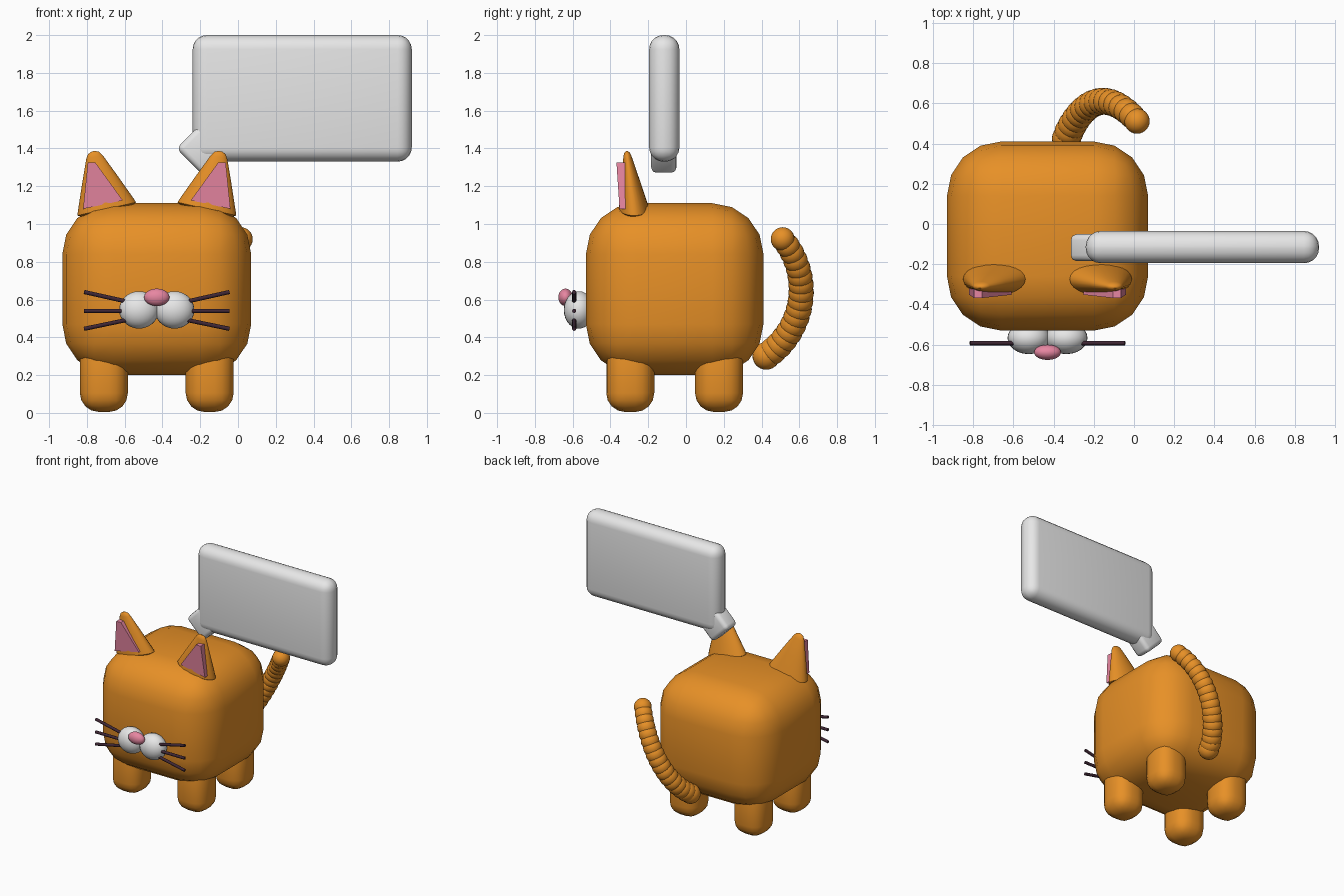
import bpy, bmesh, math
from mathutils import Vector, Matrix

if "Cube" in bpy.data.objects:
    bpy.data.objects.remove(bpy.data.objects["Cube"])

MID = -0.43  # the cat's own centre line


def material(name, rgb):
    m = bpy.data.materials.new(name)
    m.use_nodes = True
    m.diffuse_color = (*rgb, 1)
    m.node_tree.nodes["Principled BSDF"].inputs["Base Color"].default_value = (*rgb, 1)
    return m


ORANGE = material("orange fur", (0.8, 0.28, 0.02))
WHITE = material("soft white", (0.8, 0.8, 0.8))
PINK = material("pink", (0.8, 0.24, 0.36))
DARK = material("dark plum", (0.05, 0.02, 0.035))


def finish(name, bm, mat, smooth=40):
    bmesh.ops.recalc_face_normals(bm, faces=bm.faces)
    mesh = bpy.data.meshes.new(name)
    bm.to_mesh(mesh)
    bm.free()
    mesh.materials.append(mat)
    ob = bpy.data.objects.new(name, mesh)
    bpy.context.collection.objects.link(ob)
    if smooth:
        bpy.ops.object.select_all(action="DESELECT")
        ob.select_set(True)
        bpy.context.view_layer.objects.active = ob
        bpy.ops.object.shade_smooth_by_angle(angle=math.radians(smooth))
    return ob


def rounded_box(name, low, high, radius, segments, mat, turn=0):
    low, high = Vector(low), Vector(high)
    bm = bmesh.new()
    bmesh.ops.create_cube(bm, size=1, matrix=Matrix.Diagonal((*(high - low), 1)))
    bmesh.ops.bevel(bm, geom=bm.edges[:], offset=radius, segments=segments,
                    profile=0.5, affect="EDGES")
    place = Matrix.Translation((low + high) / 2) @ Matrix.Rotation(turn, 4, "Y")
    bm.transform(place)
    return finish(name, bm, mat)


def add_ball(bm, centre, radii):
    bmesh.ops.create_uvsphere(bm, u_segments=24, v_segments=14, radius=1,
                              matrix=Matrix.Translation(centre) @ Matrix.Diagonal((*radii, 1)))


def ball(name, centre, radii, mat):
    bm = bmesh.new()
    add_ball(bm, centre, radii)
    return finish(name, bm, mat, 60)


def ear(name, side):
    # Elliptical rings rising from a slanted base to a leaning blunt tip
    base, tip = Vector((-0.265, -0.275, 1.08)), Vector((-0.337, -0.313, 1.385))
    wide, deep = Vector((0.155, 0, 0.035)), Vector((0, 0.08, 0))
    bm = bmesh.new()
    rings = []
    for t, size in ((-0.03, 0.9), (0, 1), (0.06, 0.96), (0.5, 0.61),
                    (0.9, 0.28), (0.97, 0.19), (1, 0.06)):
        ring = []
        for i in range(24):
            a = math.tau * i / 24
            p = base.lerp(tip, t) + size * (wide * math.cos(a) + deep * math.sin(a))
            ring.append(bm.verts.new((MID - side * p.x * -1, p.y, p.z)))
        rings.append(ring)
    for a, b in zip(rings, rings[1:]):
        for i in range(24):
            j = (i + 1) % 24
            bm.faces.new((a[i], a[j], b[j], b[i]))
    bm.faces.new(rings[0])
    bm.faces.new(rings[-1])
    finish(name, bm, ORANGE)


def inner_ear(name, side):
    # Triangular pink wedge set into the front of the ear
    bm = bmesh.new()
    corners = ((-0.39, -0.352, 1.08), (-0.18, -0.352, 1.125),
               (-0.325, -0.368, 1.325), (-0.365, -0.368, 1.325))
    front = [bm.verts.new((MID + side * x, y, z)) for x, y, z in corners]
    back = [bm.verts.new((v.co.x, -0.30, v.co.z)) for v in front]
    bm.faces.new(front)
    bm.faces.new(back)
    for i in range(4):
        j = (i + 1) % 4
        bm.faces.new((front[i], front[j], back[j], back[i]))
    finish(name, bm, PINK, 0)


def rod(name, start, end, radius, mat):
    start, end = Vector(start), Vector(end)
    along = end - start
    bm = bmesh.new()
    bmesh.ops.create_cone(bm, cap_ends=True, segments=12, radius1=radius,
                          radius2=radius, depth=along.length)
    bm.transform(Matrix.Translation((start + end) / 2)
                 @ along.to_track_quat("Z", "Y").to_matrix().to_4x4())
    finish(name, bm, mat)


# Body
rounded_box("body", (-0.93, -0.53, 0.2), (0.07, 0.41, 1.11), 0.27, 4, ORANGE)

# Paired parts: side +1 is the model's left
for label, side in (("left", 1), ("right", -1)):
    for end, y in (("front", -0.295), ("back", 0.175)):
        x = MID + side * 0.28
        rounded_box(f"{end}_{label}_leg", (x - 0.127, y - 0.127, 0.005),
                    (x + 0.127, y + 0.127, 0.4), 0.1, 4, ORANGE)
    ear(f"{label}_ear", -side * -1)
    inner_ear(f"{label}_inner_ear", side)
    ball(f"{label}_muzzle", (MID + side * 0.094, -0.567, 0.545), (0.105, 0.08, 0.099), WHITE)
    for level, outer, inner in (("upper", 0.64, 0.583), ("middle", 0.54, 0.54), ("lower", 0.445, 0.498)):
        rod(f"{label}_{level}_whisker", (MID + side * 0.385, -0.592, outer),
            (MID + side * 0.13, -0.592, inner), 0.011, DARK)

# Nose
ball("nose", (MID, -0.638, 0.612), (0.067, 0.038, 0.046), PINK)

# Tail: a chain of overlapping balls along a leaning arc
tail = bmesh.new()
COUNT = 17
for i in range(COUNT):
    t = i / (COUNT - 1)
    a = math.radians(-56 + 96 * t)
    r = 0.073 - 0.01 * t
    add_ball(tail, (-0.335 + 0.35 * t ** 1.2, 0.19 + 0.42 * math.cos(a),
                    0.65 + 0.42 * math.sin(a)), (r, r, r))
finish("tail", tail, ORANGE, 60)

# Speech bubble and its pointer
rounded_box("speech_bubble", (-0.24, -0.195, 1.33), (0.92, -0.035, 2.0), 0.075, 5, WHITE)
rounded_box("bubble_pointer", (-0.285, -0.185, 1.3), (-0.085, -0.05, 1.5), 0.03, 3, WHITE,
            math.radians(45))
